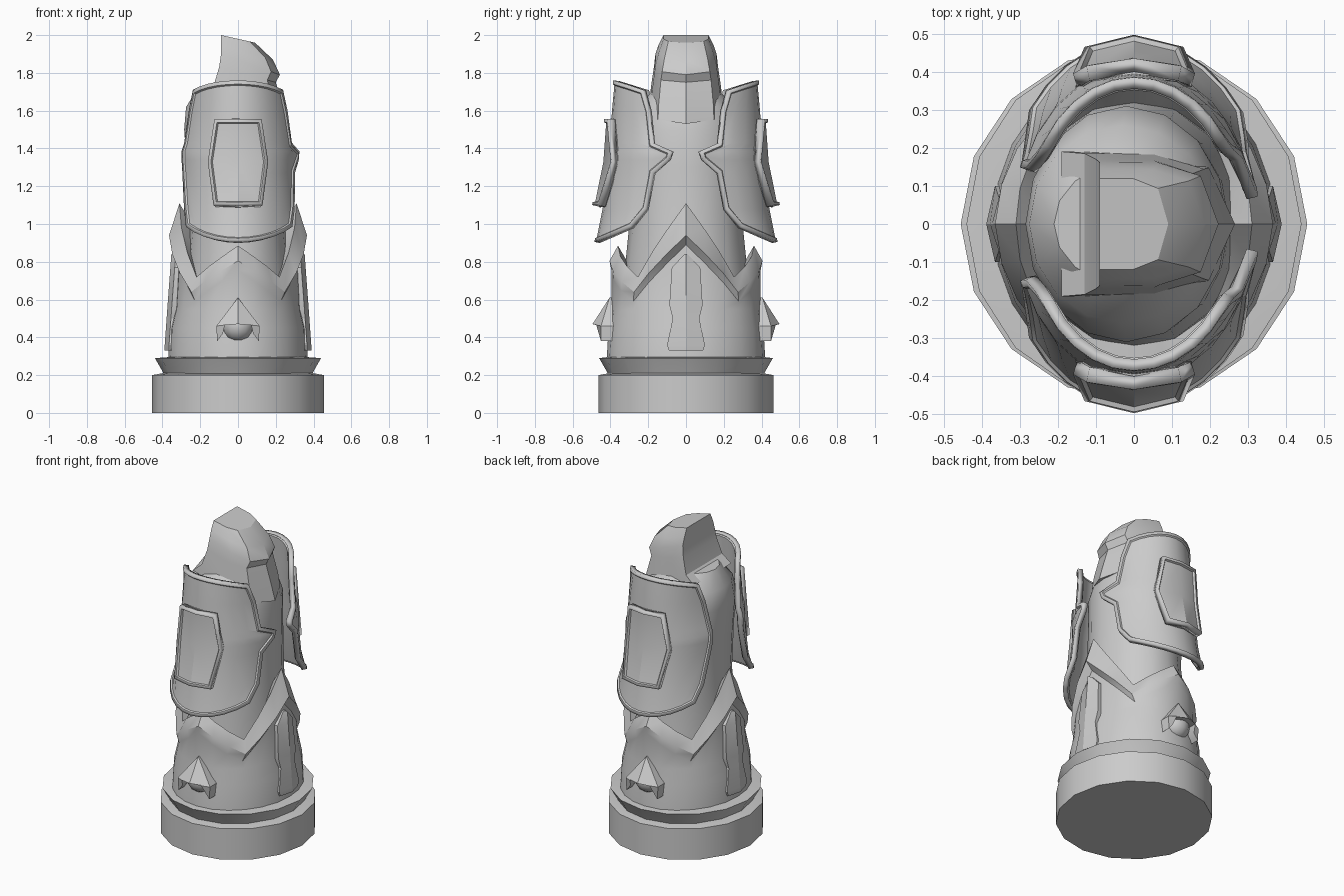
import bpy, bmesh
from math import sin, cos, pi, radians
from mathutils import Vector

if "Cube" in bpy.data.objects:
    bpy.data.objects.remove(bpy.data.objects["Cube"])


def finish(bm, name, angle=30, recalc=True):
    if recalc:
        bmesh.ops.recalc_face_normals(bm, faces=bm.faces[:])
    me = bpy.data.meshes.new(name)
    bm.to_mesh(me)
    bm.free()
    ob = bpy.data.objects.new(name, me)
    bpy.context.collection.objects.link(ob)
    bpy.ops.object.select_all(action='DESELECT')
    ob.select_set(True)
    bpy.context.view_layer.objects.active = ob
    bpy.ops.object.shade_smooth_by_angle(angle=radians(angle))
    return ob


def loft(name, rings, angle=30):
    """Skin closed rings of points and cap both ends."""
    bm = bmesh.new()
    vs = [[bm.verts.new(p) for p in r] for r in rings]
    n = len(vs[0])
    for a, b in zip(vs, vs[1:]):
        for i in range(n):
            j = (i + 1) % n
            bm.faces.new((a[i], a[j], b[j], b[i]))
    bm.faces.new(vs[0])
    bm.faces.new(vs[-1])
    return finish(bm, name, angle)


def ellipse(rx, ry, z, n, cx=0):
    return [(cx + rx * cos(2 * pi * i / n), ry * sin(2 * pi * i / n), z) for i in range(n)]


def sheet(name, rows, border, depth, thick):
    """Plate from a grid of points (top row first, facing -y) with a raised border."""
    bm = bmesh.new()
    vs = [[bm.verts.new(p) for p in r] for r in rows]
    for a, b in zip(vs, vs[1:]):
        for i in range(len(a) - 1):
            bm.faces.new((a[i], b[i], b[i + 1], a[i + 1]))
    bm.normal_update()
    bmesh.ops.inset_region(bm, faces=bm.faces[:], thickness=border * 0.75,
                           use_boundary=True, use_even_offset=True)
    inner = [f for f in bm.faces if not any(v.is_boundary for v in f.verts)]
    bm.normal_update()
    bmesh.ops.inset_region(bm, faces=inner, thickness=border * 0.25, depth=-depth,
                           use_boundary=True, use_even_offset=True)
    ob = finish(bm, name, 30, False)
    m = ob.modifiers.new("thickness", 'SOLIDIFY')
    m.thickness, m.offset = thick, -1
    return ob


def mirror(ob, axis):
    m = ob.modifiers.new("mirror", 'MIRROR')
    m.use_axis = [i == axis for i in range(3)]


def lerp_table(x, table):
    for (x0, y0), (x1, y1) in zip(table, table[1:]):
        if x <= x1:
            return y0 + (y1 - y0) * (x - x0) / (x1 - x0)
    return table[-1][1]


# Plinth and flared ring
loft("plinth", [ellipse(r, r * 1.02, z, 16) for r, z in
                [(0.455, 0), (0.455, 0.2), (0.40, 0.21)]])
loft("flared_ring", [ellipse(rx, ry, z, 16) for rx, ry, z in
                     [(0.39, 0.41, 0.20), (0.40, 0.42, 0.22), (0.44, 0.46, 0.29), (0.37, 0.42, 0.295)]])

# Skirt with a zigzag lip: tall peaks on the x sides, low peaks front and back
N = 24
skirt = [[] for _ in range(7)]
for i in range(N):
    a = 2 * pi * i / N
    d = abs((360 * i / N + 90) % 180 - 90)
    top = lerp_table(d, [(0, 1.11), (45, 0.72), (90, 0.885)])
    drop = lerp_table(d, [(0, 0.17), (45, 0.08), (90, 0.08)])
    k = lerp_table(d, [(0, 1), (45, 0.96), (90, 1)])
    for row, (rx, ry, z) in zip(skirt, [
            (0.37, 0.42, 0.28), (0.36, 0.41, 0.45), (0.335, 0.395, 0.55),
            (0.32, 0.395, top - drop - 0.05), (0.365 * k, 0.405 * k, top - drop),
            (0.31, 0.36, top), (0.24, 0.29, top - 0.12)]):
        row.append((rx * cos(a), ry * sin(a), z))
loft("skirt", skirt, 40)

# Torso column
loft("torso", [ellipse(rx, ry, z, 16, cx) for z, rx, ry, cx in
               [(0.5, 0.29, 0.34, 0), (0.75, 0.28, 0.325, 0), (1.0, 0.255, 0.30, 0),
                (1.3, 0.26, 0.30, -0.01), (1.5, 0.265, 0.31, -0.02),
                (1.62, 0.245, 0.26, -0.03), (1.72, 0.19, 0.16, -0.02)]], 40)

# Hooded head: rings tilt down toward +x and come to a V at the face
head = []
for zb, zf, xb, xf, w in [(1.68, 1.53, -0.19, 0.265, 0.19), (1.73, 1.62, -0.13, 0.24, 0.185),
                          (1.83, 1.75, -0.10, 0.20, 0.17), (1.90, 1.79, -0.09, 0.222, 0.162),
                          (1.95, 1.87, -0.09, 0.185, 0.145), (2.0, 1.96, -0.09, 0.09, 0.12)]:
    L = xf - xb
    half = [(xb, w), (xb + L * 0.5, w * 0.99), (xb + L * 0.85, w * 0.78)]
    pts = half + [(xf, 0)] + [(x, -y) for x, y in reversed(half)]
    head.append([(x, y, zb + (zf - zb) * (x - xb) / L) for x, y in pts])
loft("hood", head, 30)

# Curved side shields with a notch tab on the +x edge
rows = []
for z, bend, al, ar, rx, ry in [
        (1.76, -0.05, -57, 54, 0.295, 0.385), (1.60, 0, -64, 61, 0.30, 0.40),
        (1.43, 0, -69, 65, 0.315, 0.41), (1.385, 0, -69, 80, 0.33, 0.415),
        (1.34, 0, -69, 78, 0.33, 0.42), (1.27, 0, -67, 66, 0.33, 0.425),
        (1.08, 0, -60, 62, 0.34, 0.45), (0.905, 0.08, -52, 53, 0.36, 0.485)]:
    row = []
    for c in range(11):
        t = c / 5 - 1
        a = radians(ar * t if t > 0 else -al * t)
        row.append(((rx if t > 0 else rx - 0.01) * sin(a), -ry * cos(a), z + bend * t * t))
    rows.append(row)
mirror(sheet("side_shield", rows, 0.026, 0.008, 0.03), 1)

# Framed six-sided panel on each shield
panel = [[(-w, -ye, z), (0, -yc, z), (w, -ye, z)] for z, w, yc, ye in
         [(1.555, 0.125, 0.435, 0.415), (1.33, 0.16, 0.45, 0.395), (1.10, 0.13, 0.497, 0.465)]]
mirror(sheet("shield_panel", panel, 0.022, 0.012, 0.04), 1)

# Ridged tongue hanging in each side opening
tongue = []
for z, w, x in [(0.84, 0.008, 0.345), (0.77, 0.075, 0.35), (0.57, 0.088, 0.365),
                (0.50, 0.07, 0.37), (0.36, 0.1, 0.38), (0.33, 0.09, 0.38)]:
    tongue.append([(x - 0.1, -w, z), (x - 0.015, -w, z), (x + 0.008, 0, z),
                   (x - 0.015, w, z), (x - 0.1, w, z)])
mirror(loft("side_tongue", tongue, 20), 0)

# Pointed drape arch over a rounded toe, front and back
arch = [((0.11, 0.38, 0.45), (0.08, 0.42, 0.45)), ((0.115, 0.46, 0.45), (0.07, 0.465, 0.475)),
        ((0, 0.61, 0.405), (0, 0.47, 0.495)),
        ((-0.115, 0.46, 0.45), (-0.07, 0.465, 0.475)), ((-0.11, 0.38, 0.45), (-0.08, 0.42, 0.45))]
mirror(loft("drape_arch", [[(o[0], -o[2], o[1]), (i[0], -i[2], i[1]),
                            (i[0], -0.36, i[1]), (o[0], -0.36, o[1])] for o, i in arch], 40), 1)
bm = bmesh.new()
bmesh.ops.create_uvsphere(bm, u_segments=12, v_segments=8, radius=0.085)
bmesh.ops.translate(bm, verts=bm.verts[:], vec=Vector((0, -0.375, 0.46)))
mirror(finish(bm, "toe", 60), 1)
